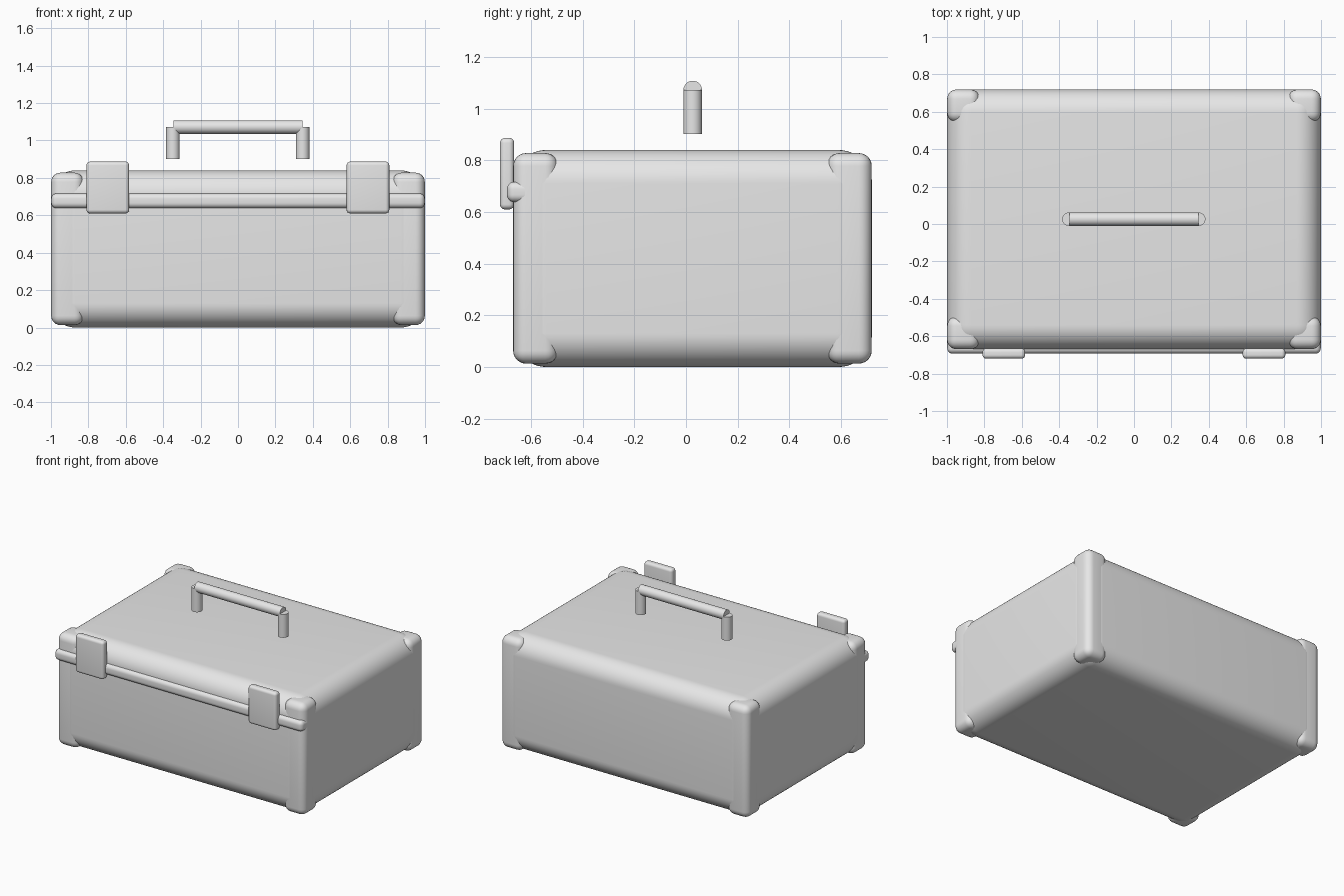
import bpy
import math

cube = bpy.data.objects.get("Cube")
if cube:
    bpy.data.objects.remove(cube, do_unlink=True)

# One plain grey for the whole case
grey = bpy.data.materials.new("plain grey")
grey.use_nodes = True
grey.diffuse_color = (0.8, 0.8, 0.8, 1)
grey.node_tree.nodes["Principled BSDF"].inputs["Base Color"].default_value = (0.8, 0.8, 0.8, 1)


def finish(obj, name):
    obj.name = name
    obj.data.materials.append(grey)
    bpy.ops.object.shade_smooth_by_angle(angle=math.radians(40))
    return obj


def rounded_box(name, x, y, z, radius, segments=6):
    """Box given by its (min, max) on each axis, with rounded edges."""
    spans = (x, y, z)
    bpy.ops.mesh.primitive_cube_add(size=1, location=[(a + b) / 2 for a, b in spans])
    obj = bpy.context.object
    obj.scale = [b - a for a, b in spans]
    bpy.ops.object.transform_apply(location=False, rotation=False, scale=True)
    bevel = obj.modifiers.new("Rounding", "BEVEL")
    bevel.width = radius
    bevel.segments = segments
    bevel.limit_method = "NONE"
    bpy.ops.object.modifier_apply(modifier="Rounding")
    return finish(obj, name)


def rod(name, location, length, along_x=False):
    """Flat-ended round rod."""
    bpy.ops.mesh.primitive_cylinder_add(
        vertices=32, radius=0.036, depth=length, location=location,
        rotation=(0, math.pi / 2 if along_x else 0, 0))
    return finish(bpy.context.object, name)


FRONT, BACK = -0.67, 0.72
HANDLE_Y = 0.026

# Main case, softly rounded all over
rounded_box("case_body", (-1, 1), (FRONT, BACK), (0, 0.84), 0.13, 12)

# Reinforced corner posts that show where the case rounds away
POST = 0.175
for side, x in (("right", (-0.999, POST - 1)), ("left", (1 - POST, 0.999))):
    for end, y in (("front", (FRONT + 0.001, FRONT + POST)),
                   ("back", (BACK - POST, BACK - 0.001))):
        rounded_box(f"{end}_{side}_corner_post", x, y, (0.013, 0.828), 0.05)

# Rim where the lid meets the base
rounded_box("lid_rim", (-0.9985, 0.9985), (-0.693, 0.695), (0.638, 0.717), 0.028)

# Latch plates on the front
for side, centre in (("right", -0.696), ("left", 0.695)):
    rounded_box(f"{side}_latch", (centre - 0.114, centre + 0.114),
                (-0.72, -0.665), (0.61, 0.887), 0.02)

# Carrying handle
rod("handle_grip", (0, HANDLE_Y, 1.072), 0.69, along_x=True)
for side, x in (("right", -0.348), ("left", 0.346)):
    rod(f"{side}_handle_leg", (x, HANDLE_Y, 0.987), 0.17)
